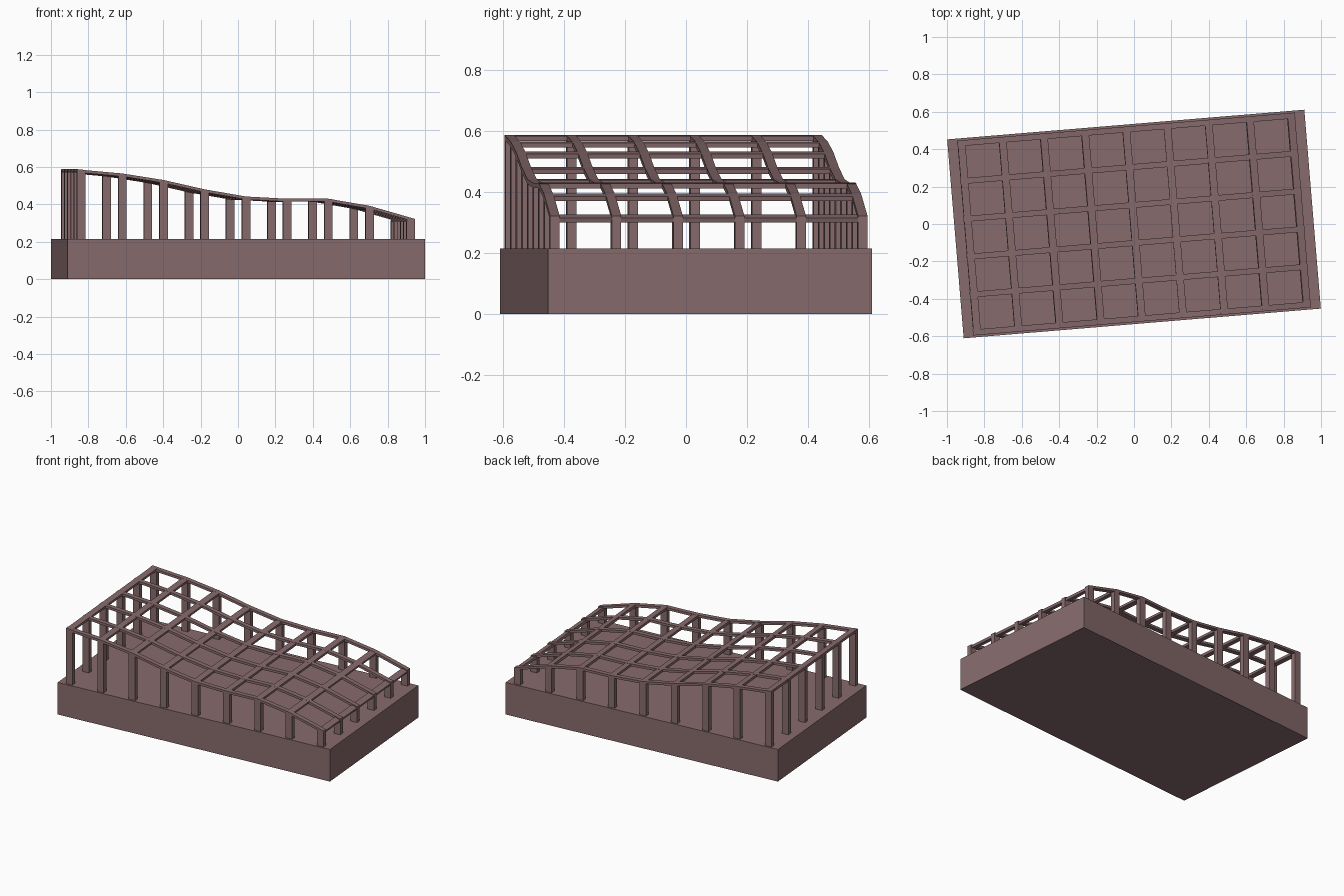
import bpy, bmesh, math
from mathutils import Matrix, Vector

if "Cube" in bpy.data.objects:
    bpy.data.objects.remove(bpy.data.objects["Cube"])

ROT = Matrix.Rotation(math.radians(4.75), 4, 'Z')
BASE_L, BASE_W, BASE_H = 1.916, 1.067, 0.215
HL, HD = 0.884, 0.507                       # half spans of the post grid
TOPS = [0.587, 0.565, 0.53, 0.48, 0.442, 0.43, 0.43, 0.392, 0.322]
NX, NY = 8, 5
PX, PY, TH = 0.045, 0.031, 0.016            # member widths and beam thickness
XS = [-HL + 2 * HL * i / NX for i in range(NX + 1)]
YS = [-HD + 2 * HD * j / NY for j in range(NY + 1)]

mat = bpy.data.materials.new("dusty_mauve")
mat.diffuse_color = (0.245, 0.147, 0.152, 1)
mat.use_nodes = True
mat.node_tree.nodes["Principled BSDF"].inputs["Base Color"].default_value = mat.diffuse_color


def finish(name, bm):
    bmesh.ops.recalc_face_normals(bm, faces=bm.faces)
    me = bpy.data.meshes.new(name)
    bm.to_mesh(me)
    bm.free()
    me.transform(ROT)
    me.materials.append(mat)
    ob = bpy.data.objects.new(name, me)
    bpy.context.collection.objects.link(ob)


def box(name, x, y, z0, z1, sx, sy):
    bm = bmesh.new()
    m = Matrix.Translation((x, y, (z0 + z1) / 2)) @ Matrix.Diagonal((sx, sy, z1 - z0, 1))
    bmesh.ops.create_cube(bm, size=1, matrix=m)
    finish(name, bm)


def rafter(name, y):
    # wavy strip: side profile extruded across its width
    xs = [XS[0] - PX / 2] + XS[1:-1] + [XS[-1] + PX / 2]
    bm = bmesh.new()
    rings = []
    for x, z in zip(xs, TOPS):
        rings.append([bm.verts.new((x, y + s * PY / 2, z - d))
                      for s, d in ((-1, TH), (1, TH), (1, 0), (-1, 0))])
    for a, b in zip(rings, rings[1:]):
        for k in range(4):
            bm.faces.new((a[k], a[(k + 1) % 4], b[(k + 1) % 4], b[k]))
    bm.faces.new(rings[0])
    bm.faces.new(rings[-1])
    finish(name, bm)


def purlin(name, i):
    # cross beam tilted to the local slope of the roof
    a, b = max(i - 1, 0), min(i + 1, NX)
    slope = math.atan2(TOPS[b] - TOPS[a], XS[b] - XS[a])
    bm = bmesh.new()
    m = (Matrix.Translation((XS[i], 0, TOPS[i] - TH / 2 - 0.001))
         @ Matrix.Rotation(-slope, 4, 'Y')
         @ Matrix.Diagonal((0.04, 2 * HD + PY, TH, 1)))
    bmesh.ops.create_cube(bm, size=1, matrix=m)
    finish(name, bm)


# solid plinth
box("base", 0, 0, 0, BASE_H, BASE_L, BASE_W)
# wavy roof grid
for j, y in enumerate(YS):
    rafter(f"rafter_{j}", y)
for i in range(NX + 1):
    purlin(f"cross_beam_{i}", i)
# posts around the perimeter only
for i, x in enumerate(XS):
    for j, y in enumerate(YS):
        if i in (0, NX) or j in (0, NY):
            box(f"post_{i}_{j}", x, y, BASE_H, TOPS[i] - TH * 0.7, PX, PY)
